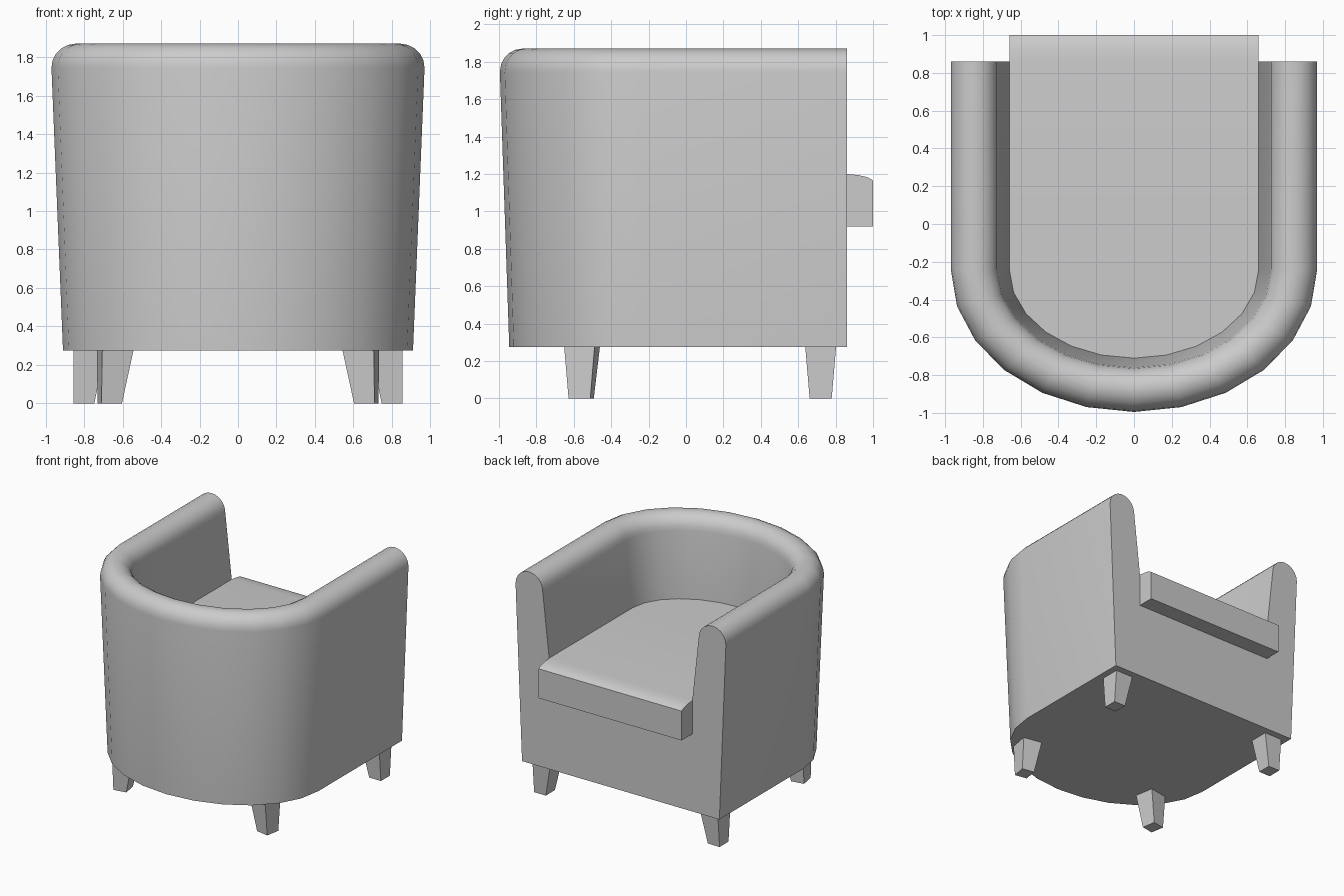
import bpy, bmesh, math
from mathutils import Matrix, Vector

cube = bpy.data.objects.get("Cube")
if cube:
    bpy.data.objects.remove(cube, do_unlink=True)

grey = bpy.data.materials.new("light grey")
grey.use_nodes = True
COLOR = (0.6, 0.6, 0.6, 1)
grey.diffuse_color = COLOR
grey.node_tree.nodes["Principled BSDF"].inputs["Base Color"].default_value = COLOR

OPEN_Y = 0.86      # open end of the tub
ARC_Y = -0.24      # where the rounded back begins
STEPS = 12


def finish(bm, name, smooth=True):
    """Turn a bmesh into a named, shaded object."""
    bmesh.ops.remove_doubles(bm, verts=bm.verts, dist=0.0005)
    bmesh.ops.recalc_face_normals(bm, faces=bm.faces)
    mesh = bpy.data.meshes.new(name)
    bm.to_mesh(mesh)
    bm.free()
    mesh.materials.append(grey)
    obj = bpy.data.objects.new(name, mesh)
    bpy.context.collection.objects.link(obj)
    if smooth:
        bpy.ops.object.select_all(action='DESELECT')
        obj.select_set(True)
        bpy.context.view_layer.objects.active = obj
        bpy.ops.object.shade_smooth_by_angle(angle=math.radians(35))
    return obj


def u_outline(rx, ry, z):
    """U-shaped outline: straight arm, half ellipse, straight arm."""
    points = [(rx, OPEN_Y, z)]
    for i in range(STEPS + 1):
        a = math.pi * i / STEPS
        points.append((rx * math.cos(a), ARC_Y - ry * math.sin(a), z))
    points.append((-rx, OPEN_Y, z))
    return points


# Tub shell: outer wall, rolled rim, inner wall, seat deck
levels = [(0.91, 0.705, 0.275)]
ROLL = 10
for i in range(ROLL + 1):
    a = math.pi * i / ROLL
    levels.append((0.845 + 0.125 * math.cos(a), 0.6375 + 0.1175 * math.cos(a),
                   1.745 + 0.125 * math.sin(a)))
levels += [(0.66, 0.47, 1.2), (0.66, 0.47, 0.92)]

bm = bmesh.new()
rings = [[bm.verts.new(p) for p in u_outline(*lv)] for lv in levels]
for low, high in zip(rings, rings[1:]):
    for i in range(len(low) - 1):
        bm.faces.new((low[i], low[i + 1], high[i + 1], high[i]))
bm.faces.new(rings[0])
bm.faces.new(rings[-1])
bm.faces.new([r[0] for r in rings] + [r[-1] for r in reversed(rings)])
finish(bm, "tub_shell")

# Seat cushion: rectangles lofted from the round back to the soft front edge
stations = []
for i in range(STEPS // 2 + 1):
    a = math.pi / 2 - math.pi * i / STEPS
    stations.append((0.66 * math.cos(a), ARC_Y - 0.47 * math.sin(a), 1.2))
stations += [(0.66, y, z) for y, z in
             ((OPEN_Y, 1.2), (0.92, 1.194), (0.97, 1.183), (1.0, 1.165))]

bm = bmesh.new()
loops = [[bm.verts.new(p) for p in ((-w, y, 0.92), (w, y, 0.92), (w, y, z), (-w, y, z))]
         for w, y, z in stations]
for a, b in zip(loops, loops[1:]):
    for i in range(4):
        j = (i + 1) % 4
        bm.faces.new((a[i], a[j], b[j], b[i]))
bm.faces.new(loops[-1])
finish(bm, "seat_cushion")


# Tapered legs with an upright outer face
def leg(name, side, x, y, turn):
    bm = bmesh.new()
    bmesh.ops.create_cube(bm, size=1)
    spin = Matrix.Rotation(math.radians(turn), 3, 'Z')
    for v in bm.verts:
        top = v.co.z > 0
        depth, width = (0.165, 0.165) if top else (0.108, 0.118)
        p = spin @ Vector(((v.co.x - 0.5) * depth, v.co.y * width, 0))
        v.co = (side * (x + p.x), y + p.y, 0.277 if top else 0)
    finish(bm, name, smooth=False)


for side, label in ((1, "left"), (-1, "right")):
    leg("arm_leg_" + label, side, 0.855, 0.72, 0)
    leg("back_leg_" + label, side, 0.72, -0.57, -10)
